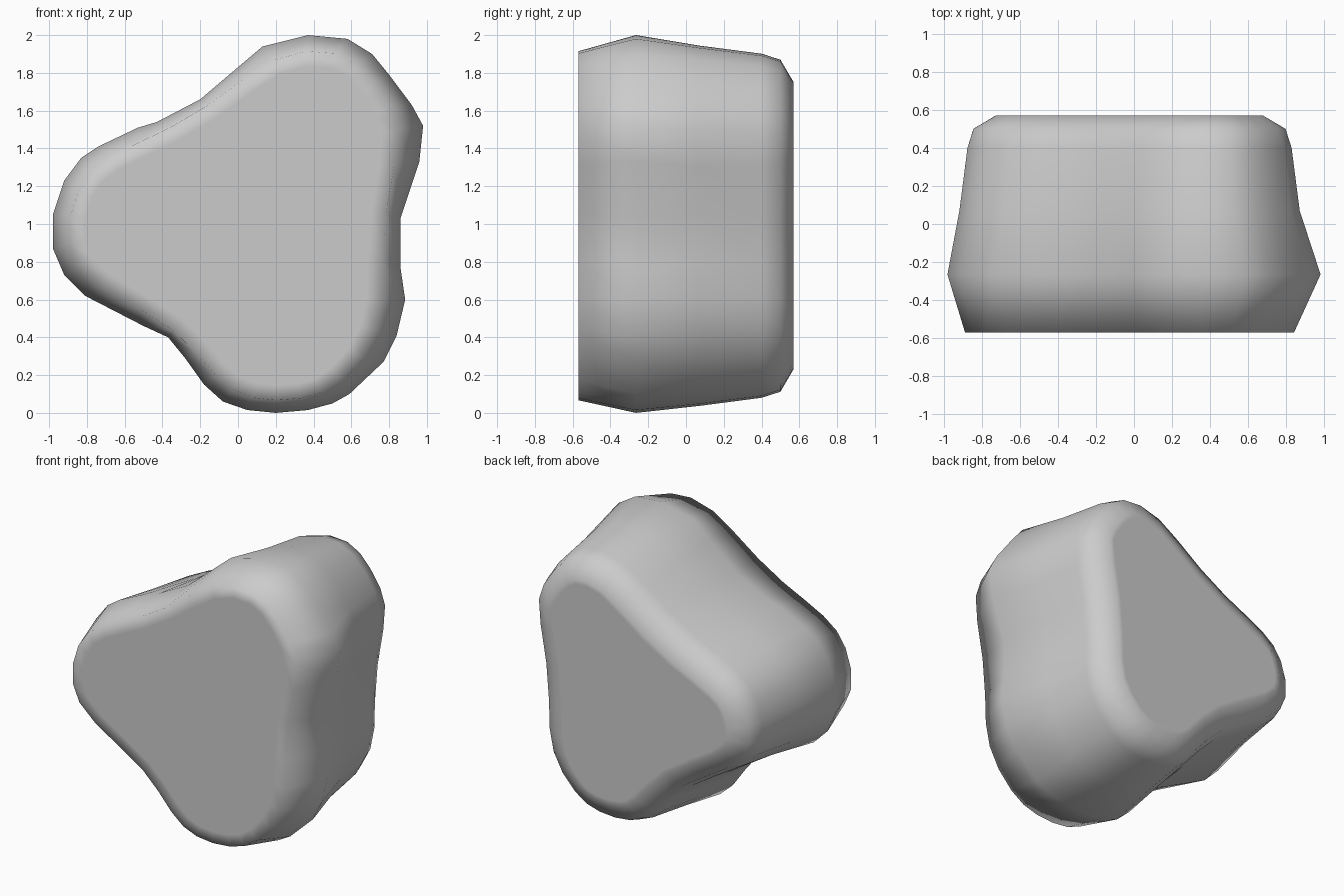
import bpy, bmesh
from mathutils import Vector

if "Cube" in bpy.data.objects:
    bpy.data.objects.remove(bpy.data.objects["Cube"])

# Three-lobed outline at its widest section (x, z), clockwise from the top
OUTLINE = [Vector(p) for p in [
    (0.13, 1.94), (0.37, 2.0), (0.58, 1.98), (0.71, 1.90), (0.80, 1.79),
    (0.92, 1.63), (0.98, 1.52), (0.96, 1.33), (0.86, 1.03), (0.86, 0.77),
    (0.885, 0.60), (0.84, 0.41), (0.77, 0.27), (0.59, 0.10), (0.5, 0.05),
    (0.37, 0.015), (0.2, 0.0), (0.05, 0.015), (-0.08, 0.06), (-0.18, 0.15),
    (-0.28, 0.29), (-0.37, 0.40), (-0.5, 0.46), (-0.81, 0.62), (-0.92, 0.73),
    (-0.98, 0.87), (-0.98, 1.05), (-0.92, 1.23), (-0.83, 1.35), (-0.74, 1.41),
    (-0.53, 1.51), (-0.43, 1.54), (-0.2, 1.66), (0.0, 1.83)]]

# Sections front to back: (y, inward offset); end pairs make the flat caps
SECTIONS = [(-0.57, 0.165), (-0.57, 0.085), (-0.265, 0.0), (0.07, 0.055),
            (0.4, 0.098), (0.5, 0.13), (0.57, 0.25), (0.57, 0.28)]


def soften(points):
    """Rounder outline for the narrower sections, pulled in on the right."""
    n = len(points)
    for _ in range(2):
        points = [p * 0.6 + (points[i - 1] + points[(i + 1) % n]) * 0.2
                  for i, p in enumerate(points)]
    return [Vector((p.x * (0.975 if p.x > 0 else 1.015), 1 + (p.y - 1) * 1.03))
            for p in points]


def inset(points, d):
    """Move each outline point inward along its averaged normal."""
    n = len(points)
    out = []
    for i, p in enumerate(points):
        a = (p - points[i - 1]).normalized()
        b = (points[(i + 1) % n] - p).normalized()
        t = (a + b).normalized()
        out.append(p + Vector((t.y, -t.x)) * d)
    return out


# Loft the body through the sections
bm = bmesh.new()
soft = soften(OUTLINE)
rings = [[bm.verts.new((p.x, y, p.y)) for p in inset(soft if d else OUTLINE, d)]
         for y, d in SECTIONS]
n = len(OUTLINE)
for r0, r1 in zip(rings, rings[1:]):
    for i in range(n):
        j = (i + 1) % n
        bm.faces.new((r0[i], r0[j], r1[j], r1[i]))
bm.faces.new(rings[0])
bm.faces.new(rings[-1])
bmesh.ops.recalc_face_normals(bm, faces=bm.faces)
for f in bm.faces:
    f.smooth = True

mesh = bpy.data.meshes.new("lobed_body")
bm.to_mesh(mesh)
bm.free()
body = bpy.data.objects.new("lobed_body", mesh)
bpy.context.collection.objects.link(body)
